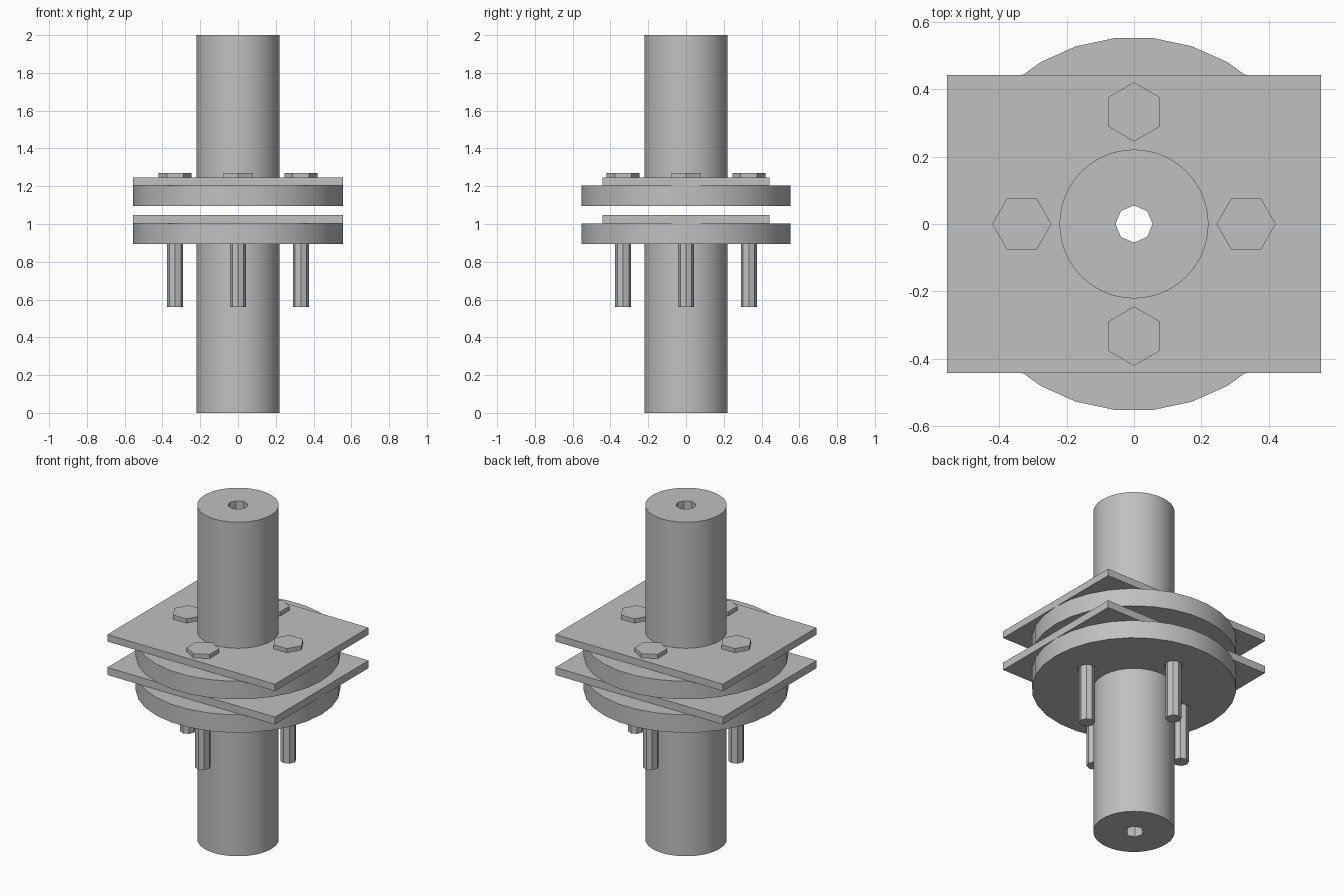
import bpy, bmesh
from math import pi, cos, sin, radians

cube = bpy.data.objects.get("Cube")
if cube:
    bpy.data.objects.remove(cube, do_unlink=True)

steel = bpy.data.materials.new("grey_steel")
steel.use_nodes = True
GREY = (0.53, 0.53, 0.53, 1)
steel.diffuse_color = GREY
steel.node_tree.nodes["Principled BSDF"].inputs["Base Color"].default_value = GREY


def finish(name, bm, smooth=False):
    bmesh.ops.recalc_face_normals(bm, faces=bm.faces)
    mesh = bpy.data.meshes.new(name)
    bm.to_mesh(mesh)
    bm.free()
    mesh.materials.append(steel)
    obj = bpy.data.objects.new(name, mesh)
    bpy.context.collection.objects.link(obj)
    bpy.ops.object.select_all(action='DESELECT')
    obj.select_set(True)
    bpy.context.view_layer.objects.active = obj
    if smooth:
        bpy.ops.object.shade_smooth_by_angle(angle=radians(30))
    return obj


def prism(name, sides, radius, z0, z1, x=0, y=0, turn=0, smooth=False):
    """Upright prism whose first corner points along the turn angle."""
    bm = bmesh.new()
    rings = []
    for z in (z0, z1):
        angles = [turn + 2 * pi * i / sides for i in range(sides)]
        rings.append([bm.verts.new((x + radius * cos(a), y + radius * sin(a), z))
                      for a in angles])
    for i in range(sides):
        j = (i + 1) % sides
        bm.faces.new((rings[0][i], rings[0][j], rings[1][j], rings[1][i]))
    bm.faces.new(rings[0])
    bm.faces.new(rings[1])
    return finish(name, bm, smooth)


def plate(name, width, depth, z0, z1):
    bm = bmesh.new()
    bmesh.ops.create_cube(bm, size=1)
    for v in bm.verts:
        v.co = (v.co.x * width, v.co.y * depth, z1 if v.co.z > 0 else z0)
    return finish(name, bm)


def drill(obj, cutter):
    mod = obj.modifiers.new("hole", 'BOOLEAN')
    mod.operation = 'DIFFERENCE'
    mod.solver = 'EXACT'
    mod.object = cutter
    bpy.context.view_layer.objects.active = obj
    bpy.ops.object.modifier_apply(modifier=mod.name)
    bpy.data.objects.remove(cutter, do_unlink=True)


# Bolt positions around the pipe
BOLT_CIRCLE = 0.333
bolts = [(side, k * pi / 2) for k, side in enumerate(("left", "back", "right", "front"))]

# Two pipe halves, each with a narrow bore, separated by a gap
for name, z0, z1 in (("lower_pipe", 0, 1.048), ("upper_pipe", 1.095, 2)):
    pipe = prism(name, 64, 0.221, z0, z1, smooth=True)
    drill(pipe, prism("bore_cutter", 8, 0.055, z0 - 0.1, z1 + 0.1))

# Round flanges, with square plates on top of them
for name, z0, z1, top in (("lower", 0.895, 1.003, 1.048), ("upper", 1.095, 1.203, 1.245)):
    flange = prism(name + "_flange", 30, 0.555, z0, z1, smooth=True)
    drill(flange, prism("centre_cutter", 64, 0.221, z0 - 0.1, z1 + 0.1))
    for side, a in bolts:
        drill(flange, prism("bolt_hole_cutter", 16, 0.05, z0 - 0.1, z1 + 0.1,
                            BOLT_CIRCLE * cos(a), BOLT_CIRCLE * sin(a), a))
    cover = plate(name + "_plate", 1.11, 0.886, z1, top)
    drill(cover, prism("centre_cutter", 64, 0.221, z1 - 0.1, top + 0.1))

# Hexagonal bolt heads above and bolt shanks below
for side, a in bolts:
    x, y = BOLT_CIRCLE * cos(a), BOLT_CIRCLE * sin(a)
    prism(side + "_bolt_head", 6, 0.088, 1.245, 1.27, x, y, a)
    prism(side + "_bolt_shank", 8, 0.043, 0.56, 1.003, x, y, a)
